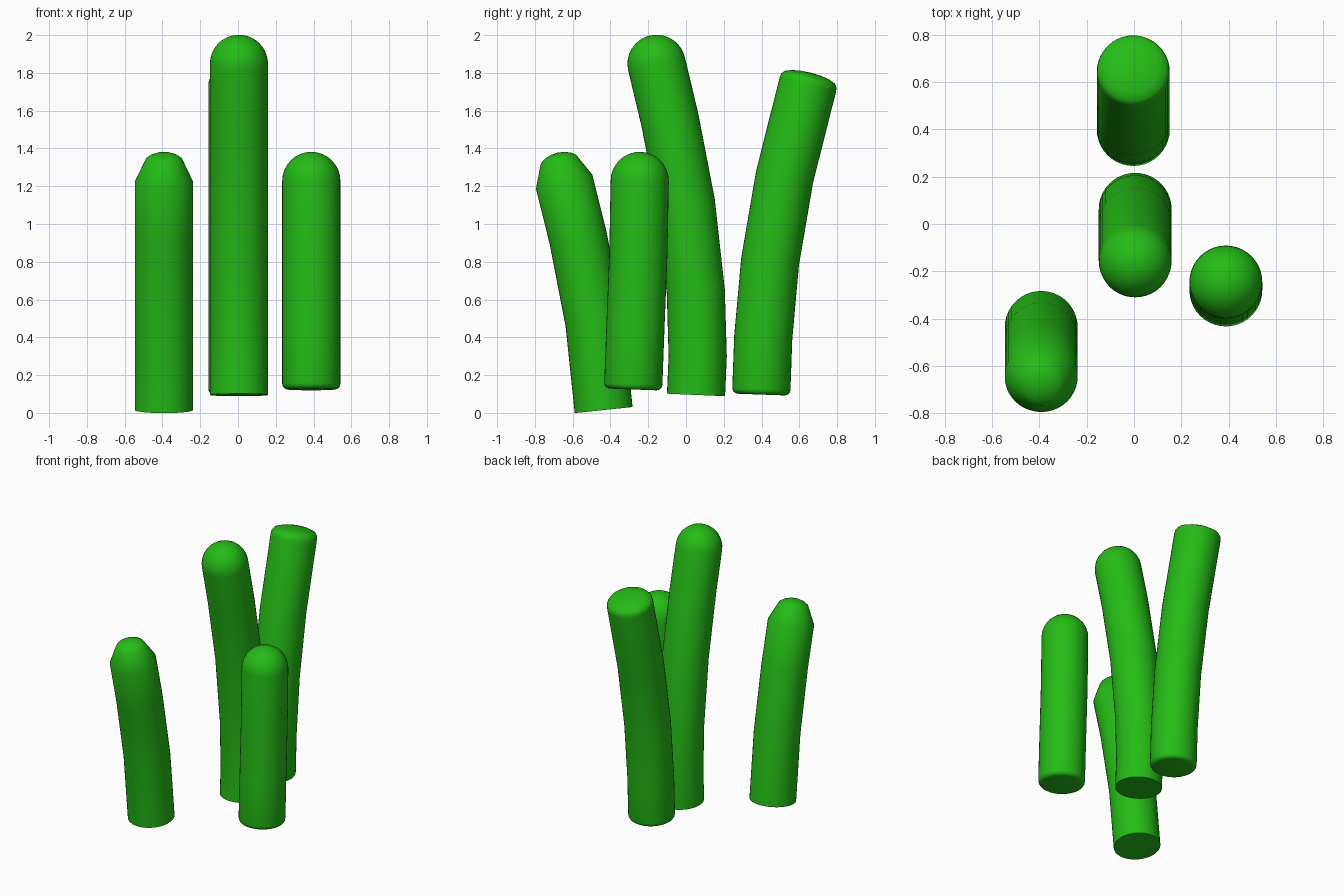
import bpy, bmesh, math
from mathutils import Vector

if "Cube" in bpy.data.objects:
    bpy.data.objects.remove(bpy.data.objects["Cube"])

R, SIDES = 0.154, 40
green = bpy.data.materials.new("stalk_green")
green.diffuse_color = (0.018, 0.5, 0.008, 1)
green.use_nodes = True
green.node_tree.nodes["Principled BSDF"].inputs["Base Color"].default_value = green.diffuse_color

# End profiles: (radius, distance past the end of the path)
ROUND = [(R * math.cos(a), R * math.sin(a)) for a in (math.radians(11.25 * i) for i in range(1, 9))]
FACETED = [(0.096, 0.125), (0.072, 0.142), (0.04, 0.154), (0, 0.159)]
SHALLOW = [(0.151, 0.022), (0.138, 0.04), (0.105, 0.053), (0.06, 0.062), (0, 0.065)]
BEVEL = [(R - 0.03 * (1 - math.cos(a)), 0.03 * math.sin(a)) for a in (math.pi / 8 * i for i in range(1, 5))]


def stalk(name, x, path, tip, bevel=False):
    """Sweep a round section along a (y, z) path, with a shaped tip and a flat foot."""
    pts = [Vector((x, y, z)) for y, z in path]
    tangents = []
    for i in range(len(pts)):
        a, b = pts[max(i - 1, 0)], pts[min(i + 1, len(pts) - 1)]
        tangents.append((b - a).normalized())
    rings = [(p, t, R) for p, t in zip(pts, tangents)]
    if bevel:
        p, t = pts[0] + tangents[0] * 0.03, tangents[0]
        rings[0] = (p, t, R)
        rings = [(p - t * h, t, r) for r, h in reversed(BEVEL)] + rings
    rings += [(pts[-1] + tangents[-1] * h, tangents[-1], r) for r, h in tip]

    bm = bmesh.new()
    side = Vector((1, 0, 0))
    loops = []
    for p, t, r in rings:
        if r < 1e-4:
            loops.append([bm.verts.new(p)])
            continue
        up = t.cross(side)
        angles = [2 * math.pi * k / SIDES for k in range(SIDES)]
        loops.append([bm.verts.new(p + side * r * math.cos(a) + up * r * math.sin(a)) for a in angles])
    for lo, hi in zip(loops, loops[1:]):
        for k in range(SIDES):
            n = (k + 1) % SIDES
            if len(hi) == 1:
                bm.faces.new((lo[k], lo[n], hi[0]))
            else:
                bm.faces.new((lo[k], lo[n], hi[n], hi[k]))
    bm.faces.new(loops[0][::-1])
    bmesh.ops.remove_doubles(bm, verts=bm.verts, dist=1e-4)
    bmesh.ops.recalc_face_normals(bm, faces=bm.faces)
    mesh = bpy.data.meshes.new(name)
    bm.to_mesh(mesh)
    bm.free()
    mesh.materials.append(green)
    obj = bpy.data.objects.new(name, mesh)
    bpy.context.collection.objects.link(obj)
    bpy.ops.object.select_all(action='DESELECT')
    obj.select_set(True)
    bpy.context.view_layer.objects.active = obj
    bpy.ops.object.shade_smooth_by_angle(angle=math.radians(50))


# Front left stalk with a chiselled tip
stalk("left_stalk", -0.392,
      [(-0.436, 0.015), (-0.485, 0.48), (-0.572, 0.93), (-0.645, 1.223)], FACETED)
# Short upright stalk on the right
stalk("right_stalk", 0.388,
      [(-0.28, 0.124), (-0.268, 0.45), (-0.252, 0.85), (-0.245, 1.228)], ROUND, True)
# Tall middle stalk leaning forward
stalk("middle_stalk", 0.005,
      [(0.053, 0.095), (0.062, 0.3), (0.052, 0.64), (0.0, 1.11), (-0.085, 1.55), (-0.156, 1.848)], ROUND)
# Back stalk leaning backward
stalk("back_stalk", -0.003,
      [(0.398, 0.097), (0.409, 0.4), (0.445, 0.8), (0.522, 1.25), (0.645, 1.738)], SHALLOW, True)
